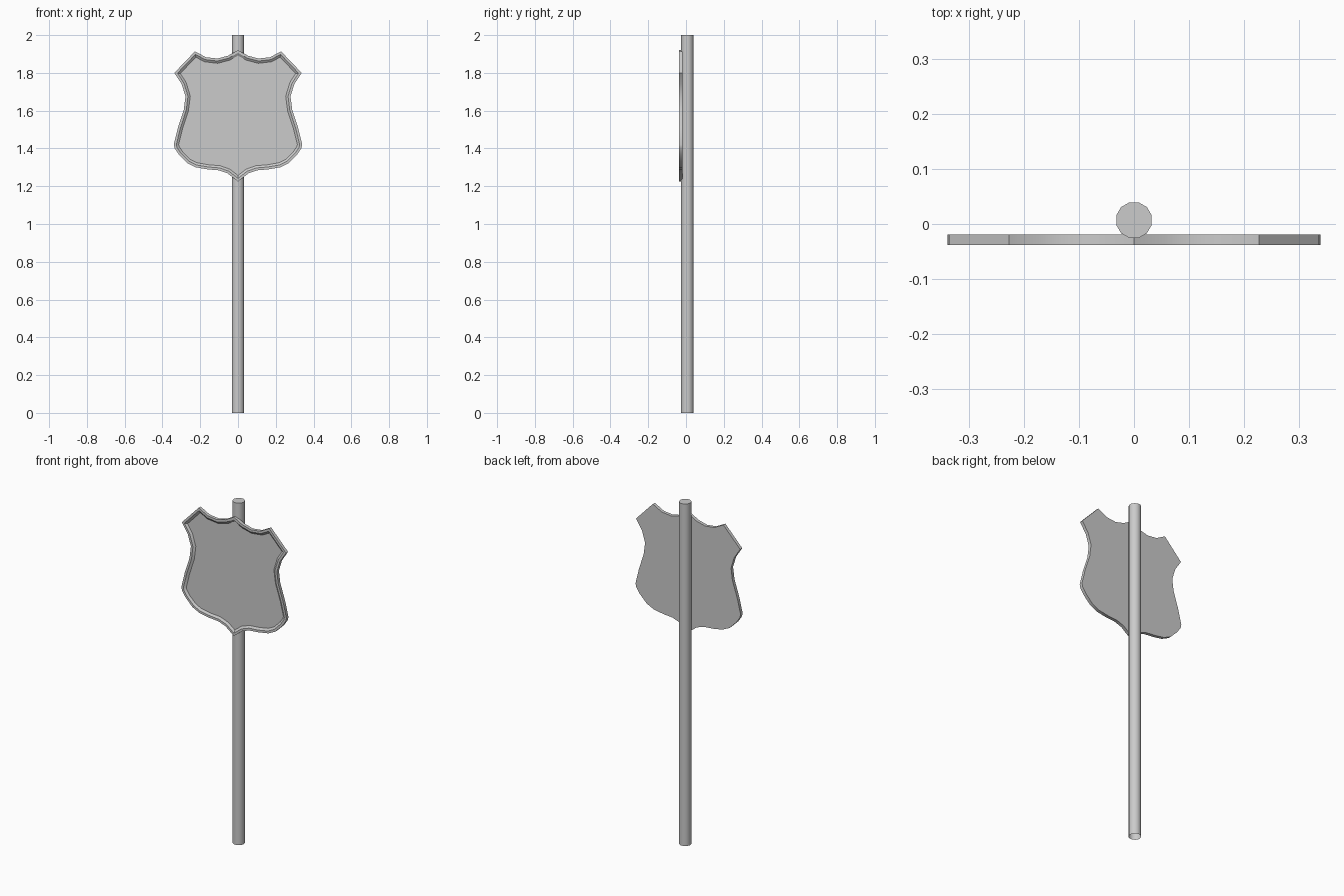
import bpy, bmesh, math

if "Cube" in bpy.data.objects:
    bpy.data.objects.remove(bpy.data.objects["Cube"])

def finish(bm, name):
    me = bpy.data.meshes.new(name)
    bm.normal_update()
    bm.to_mesh(me)
    bm.free()
    ob = bpy.data.objects.new(name, me)
    bpy.context.collection.objects.link(ob)
    bpy.ops.object.select_all(action='DESELECT')
    bpy.context.view_layer.objects.active = ob
    ob.select_set(True)
    bpy.ops.object.shade_smooth_by_angle(angle=math.radians(35))
    return ob

# post: twelve-sided tube, capped on top, open at the ground
bm = bmesh.new()
N, R, CY = 12, 0.0335, 0.007
rings = [[bm.verts.new((R * math.cos(math.tau * (i + 0.5) / N),
                        CY + R * math.sin(math.tau * (i + 0.5) / N), z))
          for i in range(N)] for z in (0, 2)]
for i in range(N):
    j = (i + 1) % N
    bm.faces.new((rings[0][i], rings[0][j], rings[1][j], rings[1][i]))
bm.faces.new(rings[1])
finish(bm, "post")

# sign plate: right half of the shield outline, mirrored
half = [(0, 1.92), (0.055, 1.89), (0.11, 1.876), (0.17, 1.883), (0.228, 1.914),
        (0.337, 1.80), (0.298, 1.74), (0.278, 1.675), (0.287, 1.605),
        (0.318, 1.51), (0.34, 1.42), (0.335, 1.40), (0.313, 1.367),
        (0.268, 1.322), (0.223, 1.30), (0.16, 1.289), (0.10, 1.284),
        (0.055, 1.268), (0, 1.225)]
outline = half + [(-x, z) for x, z in reversed(half[1:-1])]
FRONT, BACK = -0.038, -0.019
bm = bmesh.new()
f = [bm.verts.new((x, FRONT, z)) for x, z in outline]
b = [bm.verts.new((x, BACK, z)) for x, z in outline]
face = bm.faces.new(f)
bm.faces.new(b[::-1])
for i in range(len(f)):
    j = (i + 1) % len(f)
    bm.faces.new((f[j], f[i], b[i], b[j]))
bmesh.ops.recalc_face_normals(bm, faces=bm.faces[:])
bm.normal_update()

# raised rim, then sloped step down to the recessed panel
bmesh.ops.inset_region(bm, faces=[face], thickness=0.013, use_even_offset=True)
bmesh.ops.inset_region(bm, faces=[face], thickness=0.012, use_even_offset=True)
for v in face.verts:
    v.co.y = FRONT + 0.009
finish(bm, "shield_sign")
